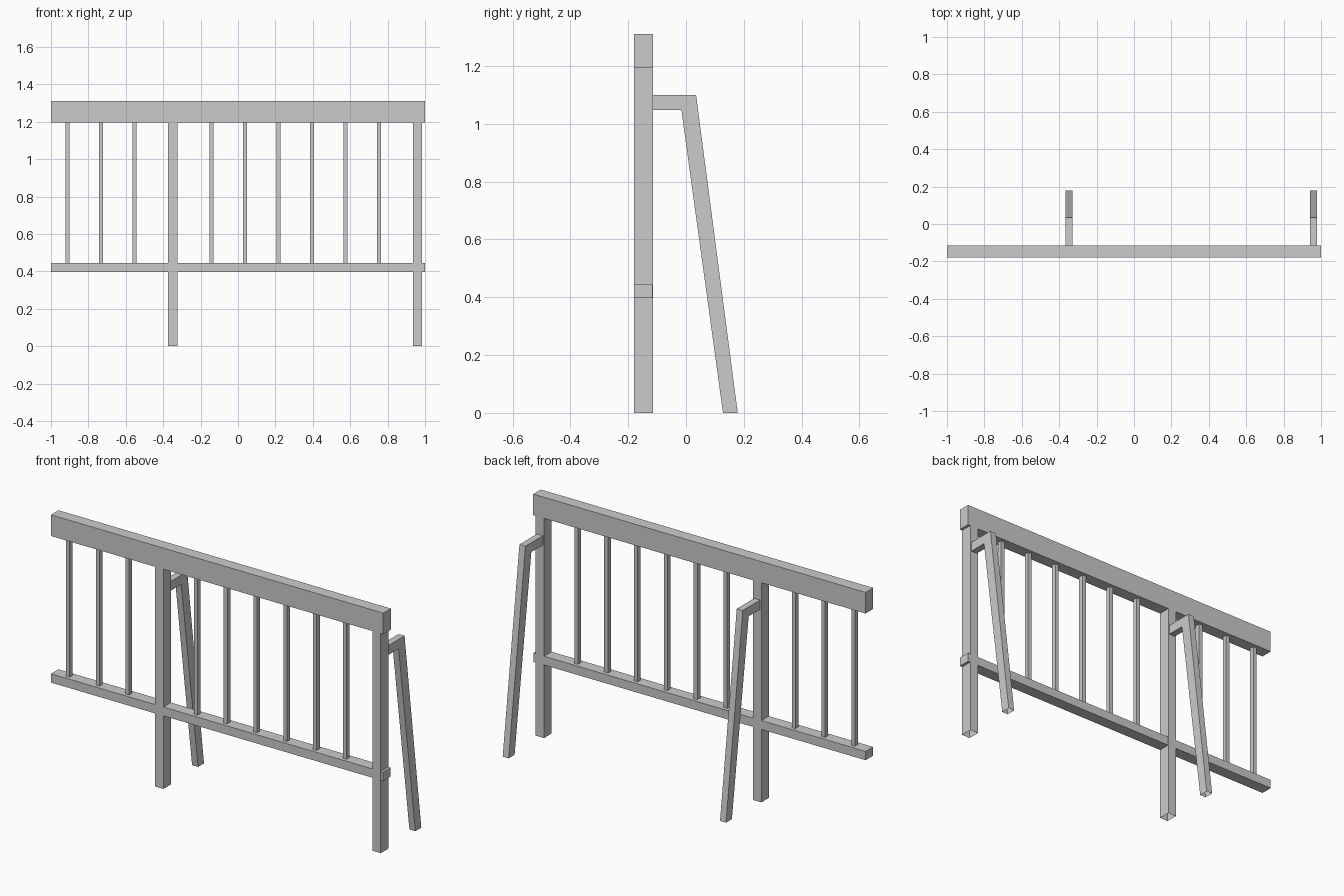
import bpy, bmesh

if "Cube" in bpy.data.objects:
    bpy.data.objects.remove(bpy.data.objects["Cube"])

Y = -0.1475          # centre line of the fence panel
POSTS = (-0.348, 0.96)


def extrude_x(name, profile, x, width, open_edges=()):
    """Extrude a (y, z) profile along x, leaving listed profile edges open."""
    bm = bmesh.new()
    a, b = ([bm.verts.new((x + s * width / 2, y, z)) for y, z in profile] for s in (-1, 1))
    bm.faces.new(a)
    bm.faces.new(b)
    n = len(profile)
    for i in range(n):
        if i not in open_edges:
            j = (i + 1) % n
            bm.faces.new((a[i], a[j], b[j], b[i]))
    bmesh.ops.recalc_face_normals(bm, faces=bm.faces)
    mesh = bpy.data.meshes.new(name)
    bm.to_mesh(mesh)
    bm.free()
    obj = bpy.data.objects.new(name, mesh)
    bpy.context.collection.objects.link(obj)
    return obj


def bar(name, x, width, depth, z0, z1, open_edges=()):
    y0, y1 = Y - depth / 2, Y + depth / 2
    return extrude_x(name, [(y0, z0), (y1, z0), (y1, z1), (y0, z1)], x, width, open_edges)


# Horizontal rails
bar("top_rail", 0, 2, 0.065, 1.195, 1.31)
bar("lower_rail", 0, 2, 0.064, 0.397, 0.445)

# Posts (open-ended) with bent rear braces
brace = [(-0.115, 1.048), (-0.016, 1.048), (0.128, 0), (0.179, 0), (0.035, 1.099), (-0.115, 1.099)]
for x in POSTS:
    bar("post", x, 0.05, 0.065, 0, 1.195, open_edges=(0, 2))
    extrude_x("rear_brace", brace, x, 0.036, open_edges=(2, 5))

# Thin balusters: three left of the inner post, six right of it
for start, count in ((-0.912, 3), (-0.142, 6)):
    for i in range(count):
        bar("baluster", start + i * 0.1793, 0.022, 0.026, 0.445, 1.195, open_edges=(0, 2))
